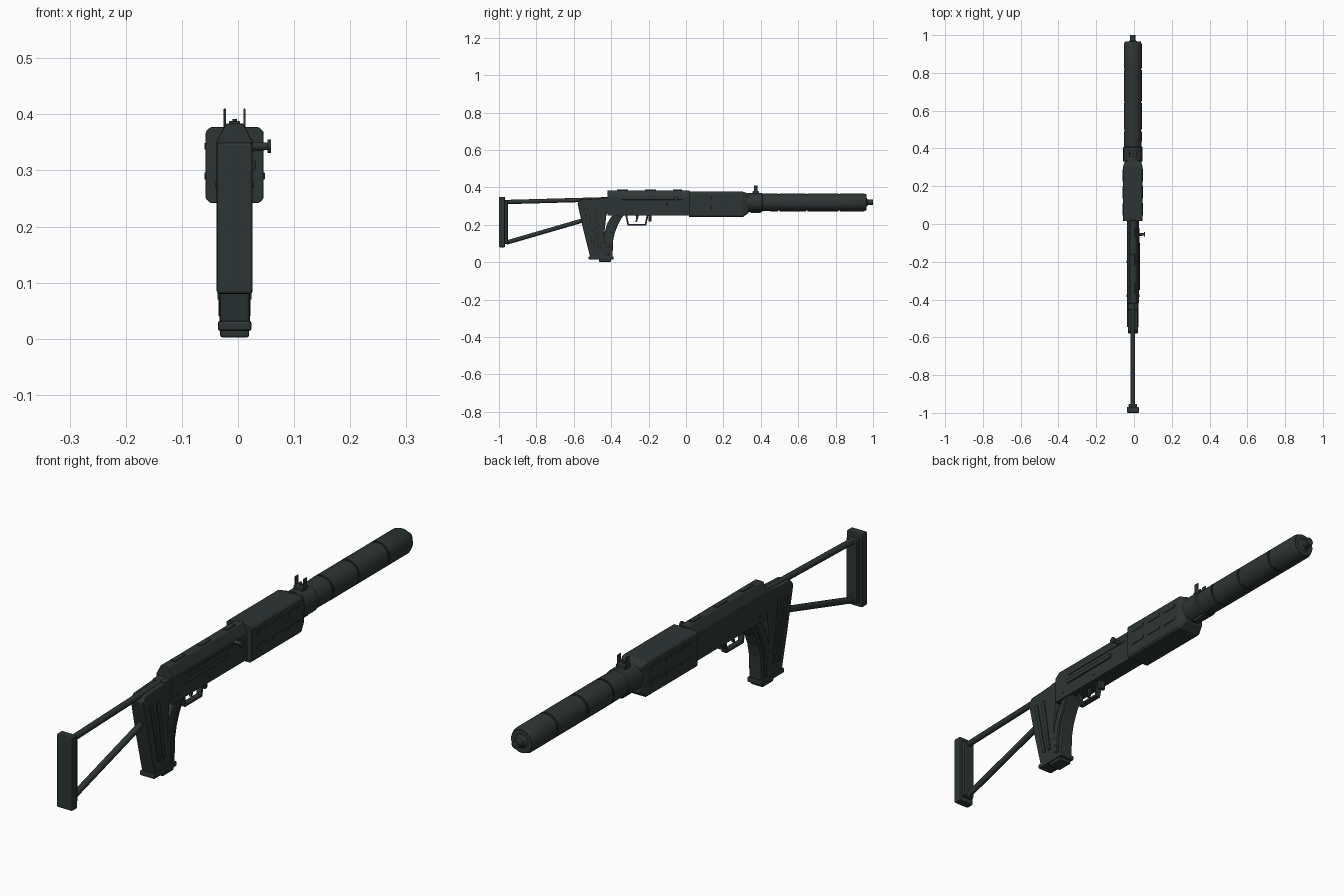
import bpy, bmesh, math
from mathutils import Vector

if "Cube" in bpy.data.objects:
    bpy.data.objects.remove(bpy.data.objects["Cube"])

CX = -0.006          # centre line of the body
BZ = 0.32            # barrel axis height
mat = bpy.data.materials.new("dark green grey metal")
mat.diffuse_color = (0.027, 0.036, 0.035, 1)
mat.use_nodes = True
mat.node_tree.nodes["Principled BSDF"].inputs["Base Color"].default_value = mat.diffuse_color


def finish(name, bm, bevel=0.0, smooth=False):
    bmesh.ops.recalc_face_normals(bm, faces=bm.faces[:])
    me = bpy.data.meshes.new(name)
    bm.to_mesh(me)
    bm.free()
    me.materials.append(mat)
    ob = bpy.data.objects.new(name, me)
    bpy.context.collection.objects.link(ob)
    if bevel:
        m = ob.modifiers.new("Bevel", 'BEVEL')
        m.width, m.segments, m.limit_method = bevel, 2, 'ANGLE'
    if smooth:
        bpy.ops.object.select_all(action='DESELECT')
        ob.select_set(True)
        bpy.context.view_layer.objects.active = ob
        bpy.ops.object.shade_smooth_by_angle(angle=math.radians(35))
    return ob


def loft(name, rings, bevel=0.0, smooth=False):
    """Skin closed rings of equal length and cap both ends."""
    bm = bmesh.new()
    vs = [[bm.verts.new(p) for p in r] for r in rings]
    n = len(vs[0])
    for a, b in zip(vs, vs[1:]):
        for i in range(n):
            bm.faces.new((a[i], a[(i + 1) % n], b[(i + 1) % n], b[i]))
    bm.faces.new(vs[0])
    bm.faces.new(vs[-1])
    return finish(name, bm, bevel, smooth)


def side(name, pts, half, bevel=0.0, x=CX):
    """Side profile (y, z) given thickness along x."""
    return loft(name, [[(x + s * half, y, z) for y, z in pts] for s in (-1, 1)], bevel)


def box(name, x0, x1, y0, y1, z0, z1, bevel=0.0):
    return side(name, [(y0, z0), (y1, z0), (y1, z1), (y0, z1)], (x1 - x0) / 2, bevel, (x0 + x1) / 2)


def lathe(name, base, axis, prof, n=32):
    """Round part: prof is (distance along axis, radius)."""
    ax = Vector(axis).normalized()
    u = ax.orthogonal().normalized()
    v = ax.cross(u)
    ang = [2 * math.pi * i / n for i in range(n)]
    rings = [[Vector(base) + ax * d + (u * math.cos(a) + v * math.sin(a)) * r for a in ang]
             for d, r in prof]
    return loft(name, rings, 0, True)


def rod(name, a, b, r, n=16):
    d = Vector(b) - Vector(a)
    return lathe(name, a, d, [(0, r), (d.length, r)], n)


# Folding stock: butt plate, backing and two struts
box("butt_plate", CX - .032, CX + .032, -1.0, -.968, .08, .35, .005)
box("butt_backing", CX - .022, CX + .022, -.97, -.952, .098, .332, .004)
rod("stock_upper_strut", (CX, -.96, .322), (CX, -.42, .337), .0115)
rod("stock_lower_strut", (CX, -.96, .105), (CX, -.53, .23), .0115)

# Rear grip with slanting raised ribs
side("grip", [(-.58, .315), (-.565, .335), (-.44, .342), (-.425, .26), (-.437, .15),
              (-.425, .025), (-.512, .025), (-.548, .17)], .027, .005)
for s in (-1, 1):
    for i, (yt, yb) in enumerate([(-.545, -.495), (-.505, -.468)]):
        side(f"grip_rib_{i}_{s}", [(yt, .29), (yt + .018, .29), (yb + .014, .07), (yb, .07)],
             .003, .001, CX + s * .0275)
box("grip_base", CX - .03, CX + .03, -.52, -.388, .014, .032, .004)

# Curved magazine meeting the grip at the bottom
mag = [(-.318, .27), (-.345, .235), (-.364, .2), (-.38, .16), (-.39, .115), (-.393, .02),
       (-.455, .02), (-.45, .09), (-.441, .142), (-.422, .205), (-.405, .235), (-.377, .27)]
side("magazine", mag, .025, .004)
rib = [(-.352, .25), (-.378, .2), (-.397, .15), (-.407, .1), (-.409, .04),
       (-.421, .04), (-.419, .1), (-.409, .15), (-.391, .2), (-.367, .25)]
for s in (-1, 1):
    side(f"magazine_rib_{s}", rib, .003, .001, CX + s * .0255)
box("magazine_floor", CX - .026, CX + .026, -.465, -.4, .002, .03, .005)

# Receiver with chamfered roof, and a rear block
sec = [(-.032, .25), (.032, .25), (.032, .352), (.015, .384), (-.015, .384), (-.032, .352)]
loft("receiver", [[(CX + x, y, z) for x, z in sec] for y in (-.42, .02)], .003)
side("receiver_rear_block", [(-.455, .345), (-.415, .345), (-.415, .255), (-.44, .275)], .026, .004)
box("receiver_side_rib", CX + .03, CX + .037, -.35, -.1, .3, .318, .002)
box("ejection_cover", CX + .03, CX + .035, -.345, -.02, .334, .34, .001)
for i, (a, b) in enumerate([(-.37, -.31), (-.22, -.16), (-.07, -.02)]):
    box(f"top_rib_{i}", CX - .01, CX + .01, a, b, .38, .388, .002)

# Charging handle and receiver pins
lathe("charging_handle", (CX + .025, -.055, .343), (1, 0, 0),
      [(0, .008), (.03, .007), (.034, .007), (.034, .012), (.04, .012)], 16)
for i, y in enumerate((-.38, -.2)):
    rod(f"receiver_pin_{i}", (CX - .034, y, .275), (CX + .034, y, .275), .006)

# Trigger group: guard strip, trigger and catch
side("trigger_guard", [(-.325, .255), (-.313, .196), (-.213, .196), (-.2, .255),
                       (-.21, .255), (-.22, .205), (-.306, .205), (-.315, .255)], .01, .001)
side("trigger", [(-.27, .255), (-.25, .255), (-.257, .235), (-.262, .215), (-.27, .215),
                 (-.267, .235)], .005, .001)
box("magazine_catch", CX - .012, CX + .012, -.2, -.185, .218, .255, .003)

# Handguard, tapered at the front, with raised dashes
def ring(y, hx, z0, z1, c=.008):
    q = [(-hx + c, z0), (hx - c, z0), (hx, z0 + c), (hx, z1 - c),
         (hx - c, z1), (-hx + c, z1), (-hx, z1 - c), (-hx, z0 + c)]
    return [(CX + x, y, z) for x, z in q]

loft("handguard", [ring(.015, .0515, .242, .377), ring(.305, .0515, .242, .377),
                   ring(.335, .041, .264, .366)], .002)
for s in (-1, 1):
    for r, z in enumerate((.343, .29)):
        for i in range(3):
            y = .045 + .09 * i
            x = CX + s * .0515
            box(f"handguard_dash_{r}_{i}_{s}", x - .0025, x + .0025, y, y + .065, z - .006, z + .006, .001)

# Suppressor with ring grooves and a thin muzzle
prof = [(.32, .045)]
for g in (.495, .645, .82):
    prof += [(g - .004, .048), (g - .004, .044), (g + .004, .044), (g + .004, .048)]
prof += [(.95, .048), (.965, .042), (.965, .024), (.972, .015), (1.0, .015)]
lathe("suppressor", (CX, 0, BZ), (0, 1, 0), prof, 40)

# Barrel collar and front sight
lathe("barrel_collar", (CX, .33, BZ), (0, 1, 0), [(0, .051), (.075, .051), (.08, .047)], 40)
box("collar_lug", CX - .014, CX + .014, .345, .4, .262, .29, .004)
box("sight_base", CX - .019, CX + .019, .355, .39, .355, .38, .003)
rod("sight_post", (CX, .373, .37), (CX, .373, .392), .004, 12)
for s in (-1, 1):
    x = CX + s * .0175
    box(f"sight_ear_{s}", x - .002, x + .002, .363, .383, .365, .41, .001)
